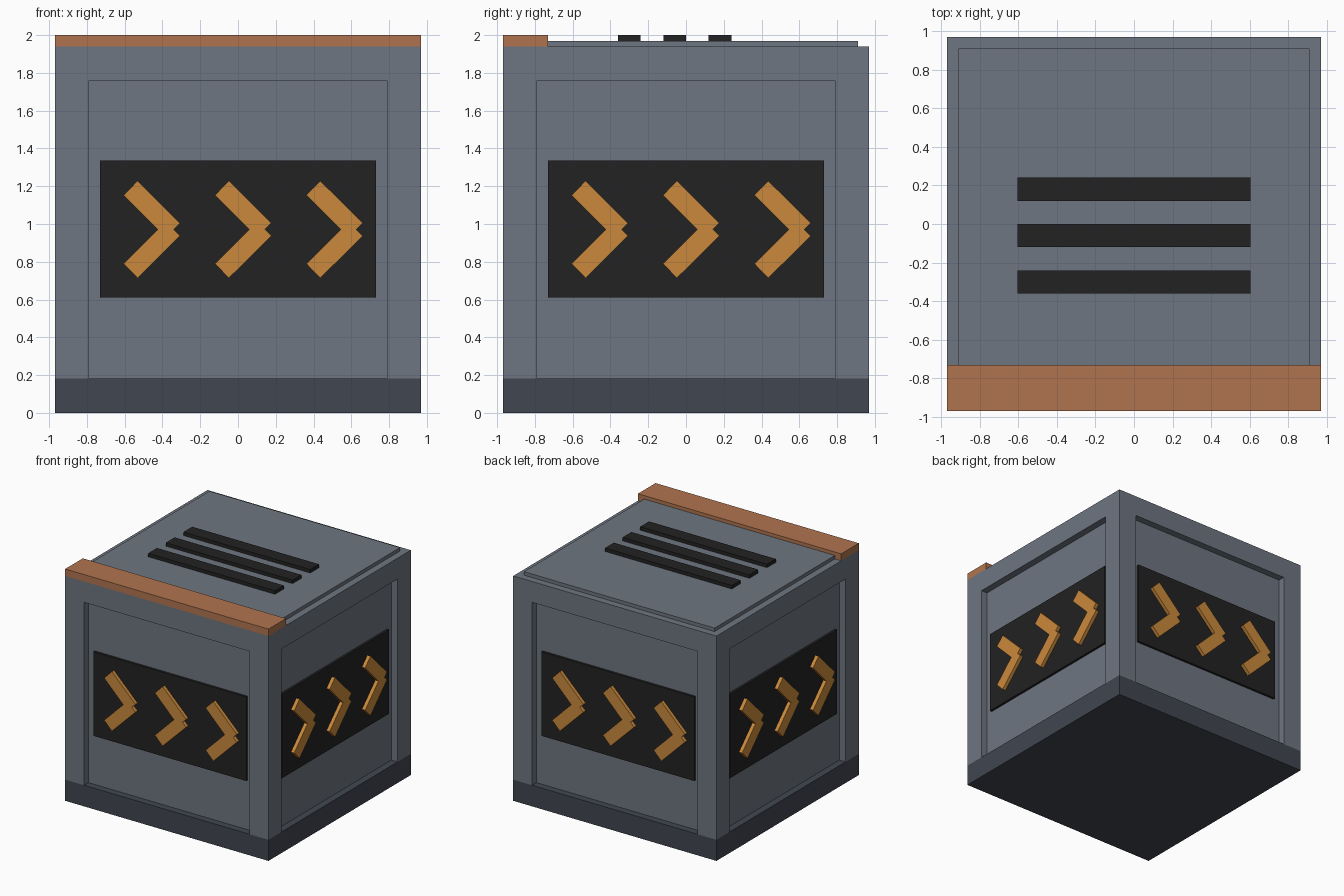
import bpy, bmesh, math
from mathutils import Matrix, Vector

if "Cube" in bpy.data.objects:
    bpy.data.objects.remove(bpy.data.objects["Cube"])


def material(name, rgb):
    def lin(c):
        c /= 255
        return c / 12.92 if c <= 0.04045 else ((c + 0.055) / 1.055) ** 2.4
    m = bpy.data.materials.new(name)
    m.diffuse_color = (*[lin(c) for c in rgb], 1)
    m.use_nodes = True
    m.node_tree.nodes["Principled BSDF"].inputs["Base Color"].default_value = m.diffuse_color
    return m


GREY = material("steel grey", (110, 118, 129))
SLATE = material("dark slate", (65, 70, 80))
BLACK = material("black", (34, 34, 34))
COPPER = material("copper", (176, 116, 78))
AMBER = material("amber", (202, 137, 59))


def finish(name, bm, mat):
    bmesh.ops.recalc_face_normals(bm, faces=bm.faces)
    me = bpy.data.meshes.new(name)
    bm.to_mesh(me)
    bm.free()
    me.materials.append(mat)
    ob = bpy.data.objects.new(name, me)
    bpy.context.collection.objects.link(ob)
    return ob


def box(name, lo, hi, mat, turn=0):
    """Box between two corners, turned about z by quarter turns."""
    lo, hi = Vector(lo), Vector(hi)
    bm = bmesh.new()
    bmesh.ops.create_cube(bm, size=1, matrix=Matrix.Translation((lo + hi) / 2)
                          @ Matrix.Diagonal((*(hi - lo), 1)))
    bm.transform(Matrix.Rotation(turn * math.pi / 2, 4, 'Z'))
    return finish(name, bm, mat)


def chevron(name, cx, turn):
    """Arrow of two crossed bars, standing on the front sign."""
    outline = [(-0.075, 0.257), (0.150, 0.034), (0.116, 0), (0.150, -0.034),
               (-0.075, -0.257), (-0.149, -0.182), (0.033, 0), (-0.149, 0.182)]
    bm = bmesh.new()
    face = bm.faces.new([bm.verts.new((cx + x, -0.925, 0.971 + z)) for x, z in outline])
    out = bmesh.ops.extrude_face_region(bm, geom=[face])["geom"]
    bmesh.ops.translate(bm, vec=(0, -0.035, 0),
                        verts=[g for g in out if isinstance(g, bmesh.types.BMVert)])
    bm.transform(Matrix.Rotation(turn * math.pi / 2, 4, 'Z'))
    return finish(name, bm, AMBER)


H = 0.97       # half width of the crate
FLOOR = 0.91   # distance of the recessed side panels

# Base and body
box("base", (-H, -H, 0), (H, H, 0.182), SLATE)
body = box("body", (-H, -H, 0.182), (H, H, 1.94), GREY)

# Recess cut into each side
cutters = []
for t in range(4):
    c = box("recess_cutter", (-0.79, -1.1, 0.1), (0.79, -FLOOR, 1.76), GREY, t)
    c.hide_render = True
    mod = body.modifiers.new("recess", 'BOOLEAN')
    mod.operation, mod.solver, mod.object = 'DIFFERENCE', 'EXACT', c
    cutters.append(c)
bpy.context.view_layer.objects.active = body
for mod in list(body.modifiers):
    bpy.ops.object.modifier_apply(modifier=mod.name)
for c in cutters:
    bpy.data.objects.remove(c)

# Sign with three arrows on each side
for t in range(4):
    box("sign", (-0.73, -0.93, 0.61), (0.73, -FLOOR + 0.005, 1.335), BLACK, t)
    for i in range(3):
        chevron("arrow", -0.457 + 0.484 * i, t)

# Lid, front trim and vents
box("lid", (-FLOOR, -0.75, 1.935), (FLOOR, FLOOR, 1.97), GREY)
box("front_trim", (-H, -H, 1.94), (H, -0.73, 2.0), COPPER)
for y in (-0.30, -0.06, 0.18):
    box("vent", (-0.605, y - 0.06, 1.965), (0.605, y + 0.06, 2.0), BLACK)
